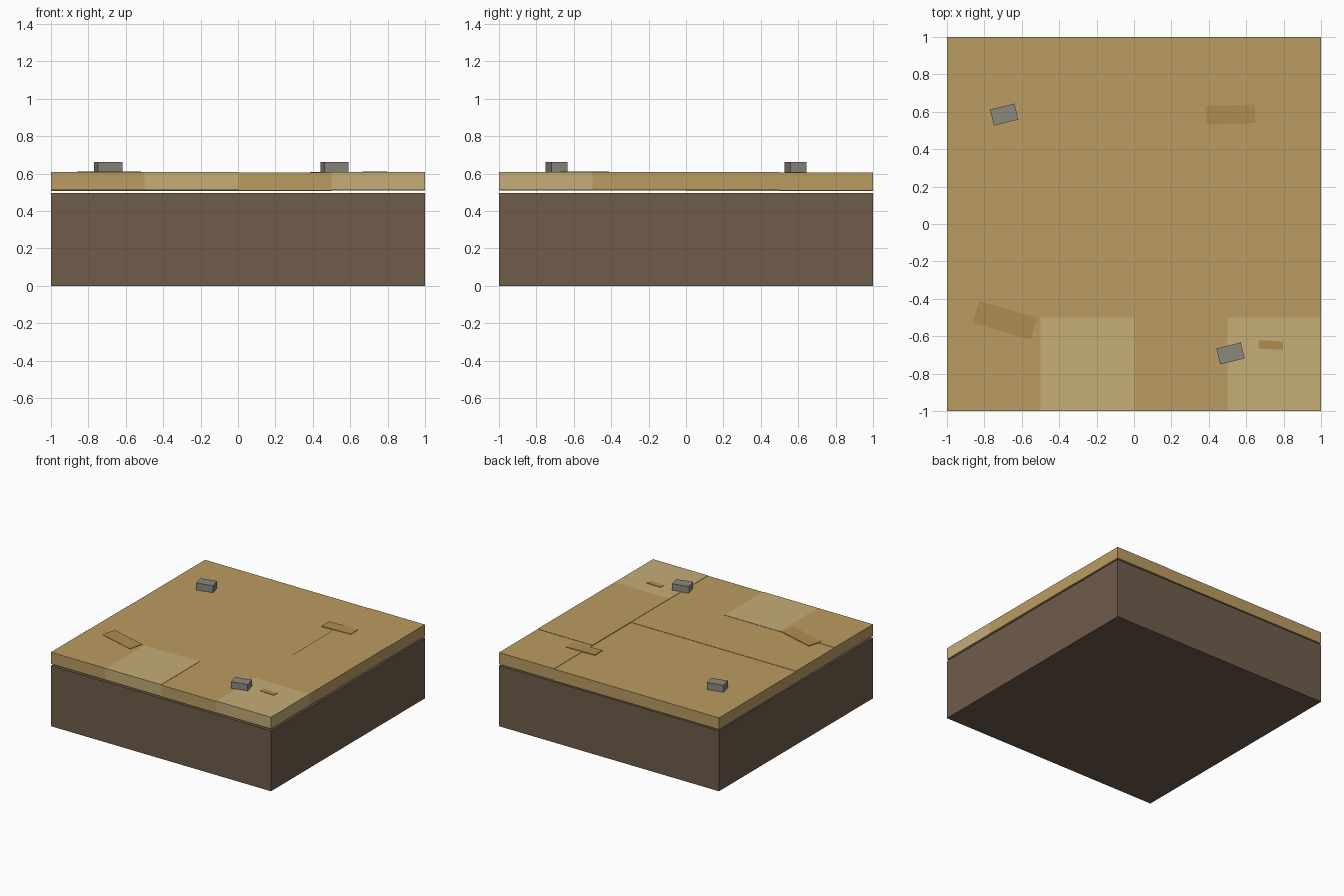
import bpy, math

if "Cube" in bpy.data.objects:
    bpy.data.objects.remove(bpy.data.objects["Cube"])


def material(name, rgb):
    mat = bpy.data.materials.new(name)
    lin = [((c / 255 + 0.055) / 1.055) ** 2.4 for c in rgb]
    mat.diffuse_color = (*lin, 1)
    mat.use_nodes = True
    mat.node_tree.nodes["Principled BSDF"].inputs["Base Color"].default_value = mat.diffuse_color
    return mat


SOIL = material("soil", (112, 92, 75))
CLAY = material("clay", (187, 156, 98))
PALE = material("pale_clay", (197, 173, 118))
PATCH = material("patch", (176, 140, 80))
STONE = material("stone", (140, 136, 126))


def box(name, x, y, z0, z1, w, d, mat, turn=0):
    bpy.ops.mesh.primitive_cube_add(size=1, location=(x, y, (z0 + z1) / 2),
                                    rotation=(0, 0, math.radians(turn)))
    ob = bpy.context.object
    ob.name = name
    ob.scale = (w, d, z1 - z0)
    ob.data.materials.append(mat)
    return ob


# Soil base
box("soil_base", 0, 0, 0, 0.497, 2, 2, SOIL)

# Crust tiles: small lift steps, rows from front to back
LIFTS = ((2, 2, 1, 2), (1, 1, 1, 2), (0, 0, 0, 2), (0, 0, 0, 1))
PALE_TILES = {(0, 1), (0, 3)}
for r, row in enumerate(LIFTS):
    for c, lift in enumerate(row):
        z = 0.507 + lift * 0.0025
        box(f"crust_tile_{r}_{c}", -0.75 + c * 0.5, -0.75 + r * 0.5, z, z + 0.096,
            0.5, 0.5, PALE if (r, c) in PALE_TILES else CLAY)

# Thin dry patches lying on the crust
for i, (x, y, w, d, top, turn) in enumerate((
        (-0.69, -0.515, 0.323, 0.122, 0.611, -16),
        (0.517, 0.585, 0.26, 0.1, 0.609, 2),
        (0.732, -0.647, 0.13, 0.045, 0.611, -3))):
    box(f"dry_patch_{i}", x, y, 0.601, top, w, d, PATCH, turn)

# Loose stones
for i, (x, y) in enumerate(((-0.694, 0.585), (0.516, -0.692))):
    box(f"stone_{i}", x, y, 0.6, 0.661, 0.134, 0.088, STONE, 14)
